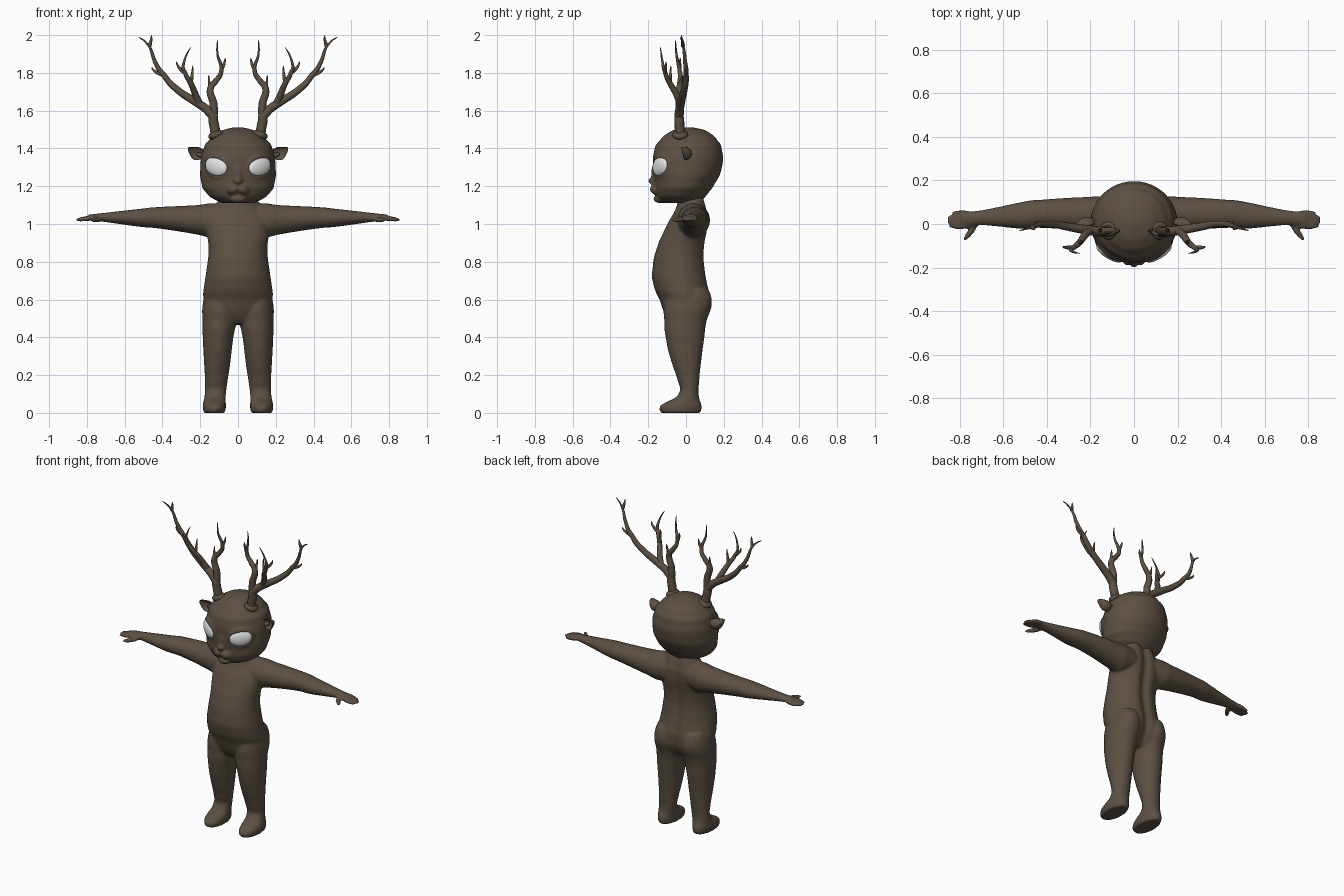
import bpy, bmesh, math
from mathutils import Vector, Matrix

if "Cube" in bpy.data.objects:
    bpy.data.objects.remove(bpy.data.objects["Cube"], do_unlink=True)


def material(name, colour):
    mat = bpy.data.materials.new(name)
    mat.use_nodes = True
    mat.diffuse_color = (*colour, 1)
    mat.node_tree.nodes["Principled BSDF"].inputs["Base Color"].default_value = (*colour, 1)
    return mat


brown = material("dark brown", (.107, .08, .056))
white = material("eye white", (.8, .8, .8))


def spline(rows, steps=6):
    """Smooth curve of any dimension through the rows."""
    points = [Vector(row) for row in rows]
    points = [points[0], *points, points[-1]]
    result = []
    for a, b, c, d in zip(points, points[1:], points[2:], points[3:]):
        for i in range(steps):
            t = i / steps
            start, end = b + (c - a) * t / 2, c + (d - b) * (t - 1) / 2
            ease = t * t * (3 - 2 * t)
            result.append(start.lerp(end, ease))
    return result + [points[-1]]


def loft(bm, rows, place, sides=48):
    """Oval rings; each row is position, low u, high u, low v, high v."""
    rings = []
    for position, u_low, u_high, v_low, v_high in spline(rows):
        ring = []
        for i in range(sides):
            angle = math.tau * i / sides
            u = (u_low + u_high + (u_high - u_low) * math.cos(angle)) / 2
            v = (v_low + v_high + (v_high - v_low) * math.sin(angle)) / 2
            ring.append(bm.verts.new(place(position, u, v)))
        rings.append(ring)
    for low, high in zip(rings, rings[1:]):
        for i in range(sides):
            bm.faces.new((low[i - 1], low[i], high[i], high[i - 1]))
    bm.faces.new(rings[0])
    bm.faces.new(rings[-1])


def turn(degrees, axis):
    return Matrix.Rotation(math.radians(degrees), 4, axis)


def blob(bm, centre, size, rotation=Matrix(), segments=20):
    """Ellipsoid."""
    frame = Matrix.Translation(centre) @ rotation @ Matrix.Diagonal((*size, 1))
    return bmesh.ops.create_uvsphere(bm, u_segments=segments, v_segments=segments // 2,
                                     radius=1, matrix=frame)["verts"]


def finish(name, bm, mat, blend=False):
    """Turn the mesh into an object, optionally melting its pieces into one skin."""
    bmesh.ops.recalc_face_normals(bm, faces=bm.faces)
    mesh = bpy.data.meshes.new(name)
    bm.to_mesh(mesh)
    bm.free()
    mesh.materials.append(mat)
    mesh.shade_smooth()
    obj = bpy.data.objects.new(name, mesh)
    bpy.context.collection.objects.link(obj)
    if blend:
        remesh = obj.modifiers.new("blend", "REMESH")
        remesh.mode = "VOXEL"
        remesh.voxel_size = .0075
        remesh.use_smooth_shade = True
        relax = obj.modifiers.new("relax", "SMOOTH")
        relax.iterations = 5


def torso_point(z, x, y):
    """Place a torso point, pressing the spine groove into the back."""
    if y > .03:
        y -= .022 * math.exp(-(x / .03) ** 2)
    return x, y, z


# Torso: height, half width, front, back
torso = [(.47, .1, -.07, .07), (.52, .165, -.11, .11), (.6, .183, -.14, .13),
         (.68, .178, -.172, .12), (.77, .165, -.176, .106), (.87, .156, -.155, .103),
         (.95, .165, -.122, .115), (1.02, .165, -.088, .122), (1.08, .13, -.055, .115),
         (1.17, .08, -.03, .09)]
body = bmesh.new()
loft(body, [(z, -width, width, front, back) for z, width, front, back in torso], torso_point, 64)

# Legs with feet: height, inner, outer, front, back
leg = [(0, .07, .18, -.13, .075), (.03, .064, .187, -.14, .083), (.06, .065, .183, -.1, .076),
       (.1, .064, .176, -.04, .067), (.17, .055, .175, -.044, .07), (.27, .04, .18, -.077, .08),
       (.39, .026, .186, -.106, .096), (.49, .008, .188, -.115, .11),
       (.58, .005, .186, -.115, .137), (.66, .03, .165, -.09, .115)]

# Arms with palms: distance, front, back, bottom, top
arm = [(.05, -.04, .11, .95, 1.1), (.14, -.045, .124, .93, 1.11), (.22, -.035, .124, .945, 1.1),
       (.42, -.018, .112, .976, 1.09), (.52, -.022, .1, .985, 1.08), (.7, -.006, .064, 1.01, 1.06),
       (.79, -.018, .06, 1.02, 1.05)]

for side in (1, -1):
    loft(body, leg, lambda z, x, y: (side * x, y, z))
    loft(body, arm, lambda x, y, z: (side * x, y, z))
    # Fingers and thumb
    for i, reach in enumerate((.79, .81, .81, .8)):
        blob(body, (side * reach, .051 - .021 * i, 1.028), (.053, .012, .013), turn(side * 9, "Y"))
    blob(body, (side * .75, -.035, 1.022), (.055, .014, .014), turn(side * -52, "Z"))
finish("body", body, brown, blend=True)

# Head: height, half width, front, back
skull = [(1.11, .075, -.12, .06), (1.13, .125, -.145, .088), (1.17, .172, -.163, .122),
         (1.22, .194, -.168, .156), (1.3, .199, -.174, .19), (1.39, .185, -.168, .19),
         (1.44, .156, -.14, .168), (1.48, .11, -.098, .128), (1.503, .06, -.045, .076),
         (1.512, .01, 0, .02)]
head = bmesh.new()
loft(head, [(z, -width, width, front, back) for z, width, front, back in skull],
     lambda z, x, y: (x, y, z))

# Nose, bridge and chin
blob(head, (0, -.165, 1.228), (.026, .036, .022))
blob(head, (0, -.155, 1.27), (.028, .03, .06))
blob(head, (0, -.138, 1.133), (.045, .035, .023))

for side, label in ((1, "left"), (-1, "right")):
    # Upper lip
    blob(head, (side * .024, -.15, 1.184), (.038, .042, .03), turn(side * 20, "Y"))

    # Eyelid rim, heavier along the brow
    socket = Matrix.Translation((side * .115, -.137, 1.305))
    socket = socket @ turn(side * 32, "Z") @ turn(side * -14, "Y")
    rim_count = 40
    for i in range(rim_count):
        angle = math.tau * i / rim_count
        across, up = math.cos(angle), math.sin(angle)
        thickness = .011 + .005 * max(0, up)
        centre = socket @ Vector((.07 * across, .012 * across ** 2, .051 * up))
        blob(head, centre, [thickness] * 3, segments=10)

    # Eye
    eye = bmesh.new()
    blob(eye, (0, 0, 0), (.068, .022, .05), segments=32)
    eye.transform(socket)
    finish(label + "_eye", eye, white)

    # Cupped, pointed ear with its root
    ear = bmesh.new()
    for vert in blob(ear, (0, 0, 0), (1, 1, 1), turn(90, "Y"), 32):
        x, y, z = vert.co
        if y < 0:
            y *= -.55
        z *= 1 - max(x, 0) / 2
        vert.co = (x * .052, y * .04, z * .036 + x * x * .012)
    blob(ear, (-.035, .012, 0), (.03, .016, .014))
    ear.transform(Matrix.Translation((.222, -.01, 1.374)) @ turn(-22, "Y") @ turn(-15, "Z"))
    ear.transform(Matrix.Diagonal((side, 1, 1, 1)))
    finish(label + "_ear", ear, brown)

    # Burr at the foot of the antler
    burr = bmesh.new()
    blob(burr, (side * .117, -.03, 1.472), (.042, .042, .024), turn(side * 20, "Y"))
    finish(label + "_antler_base", burr, brown)
finish("head", head, brown, blend=True)

# Antler beam and tines
beam = [(.117, -.03, 1.46), (.13, -.035, 1.54), (.15, -.035, 1.59), (.23, -.025, 1.65),
        (.32, -.01, 1.71), (.39, 0, 1.785), (.44, -.005, 1.86), (.47, -.015, 1.94),
        (.525, -.03, 1.988)]
inner_tine = [(.13, -.035, 1.57), (.13, -.035, 1.64), (.147, -.035, 1.71), (.115, -.03, 1.76),
              (.088, -.035, 1.82), (.108, -.05, 1.895), (.108, -.055, 1.972)]
front_tine = [(.2, -.03, 1.63), (.225, -.05, 1.685), (.25, -.085, 1.745), (.28, -.11, 1.8),
              (.285, -.125, 1.86), (.25, -.135, 1.935)]


def prong(root, tip):
    """Short spike that leaves sideways and bends upward."""
    root, tip = Vector(root), Vector(tip)
    bend = root.lerp(tip, .5)
    bend.x += (tip.x - root.x) / 4
    return [root, bend, tip]


branches = [(beam, .027), (inner_tine, .022), (front_tine, .019)]
for root, tip in ((beam[-2], (.458, -.025, 2)), (beam[-4], (.455, .01, 1.83)),
                  (inner_tine[2], (.155, -.02, 1.79)), (inner_tine[4], (.068, -.03, 1.88)),
                  (front_tine[3], (.325, -.105, 1.86)), (front_tine[2], (.24, -.08, 1.84))):
    branches.append((prong(root, tip), .011))

for side, label in ((1, "left"), (-1, "right")):
    name = label + "_antler"
    curve = bpy.data.curves.new(name, "CURVE")
    curve.dimensions = "3D"
    curve.bevel_depth = 1
    curve.bevel_resolution = 4
    curve.use_fill_caps = True
    for branch, thickness in branches:
        points = spline(branch)
        line = curve.splines.new("POLY")
        line.points.add(len(points) - 1)
        for i, (x, y, z) in enumerate(points):
            line.points[i].co = (side * x, y, z, 1)
            line.points[i].radius = thickness * (1 - .93 * (i / (len(points) - 1)) ** 1.5)
        line.use_smooth = True
    curve.materials.append(brown)
    antler = bpy.data.objects.new(name, curve)
    bpy.context.collection.objects.link(antler)
    bpy.ops.object.select_all(action="DESELECT")
    antler.select_set(True)
    bpy.context.view_layer.objects.active = antler
    bpy.ops.object.convert(target="MESH")
